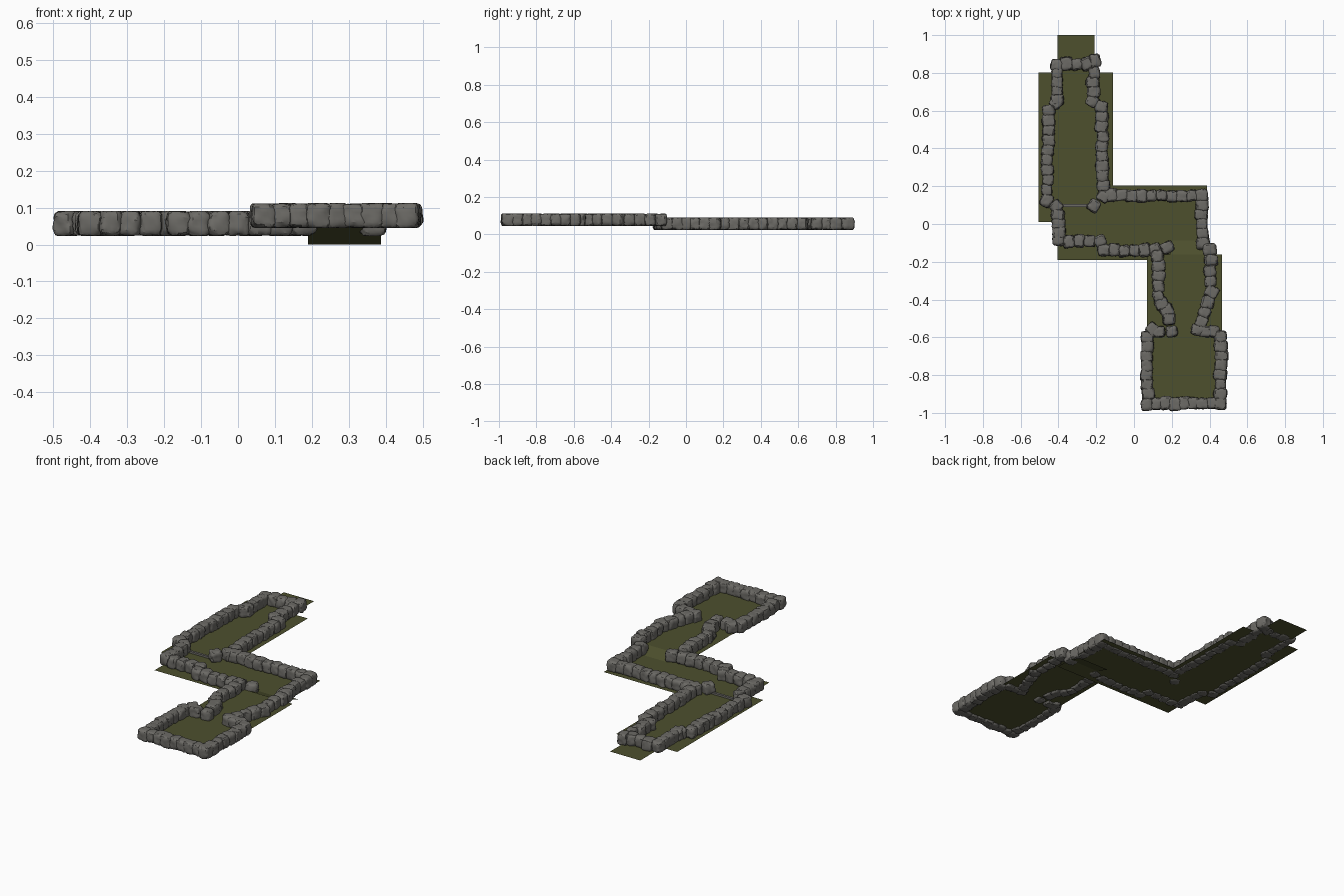
import bpy, bmesh, math, random
from mathutils import Vector, Matrix, noise

if "Cube" in bpy.data.objects:
    bpy.data.objects.remove(bpy.data.objects["Cube"])

random.seed(4)

def material(name, rgb):
    m = bpy.data.materials.new(name)
    m.diffuse_color = (*rgb, 1)
    m.use_nodes = True
    m.node_tree.nodes["Principled BSDF"].inputs["Base Color"].default_value = m.diffuse_color
    return m

STONE = material("grey stone", (0.15, 0.145, 0.132))
MOSS = material("olive floor", (0.075, 0.08, 0.027))
LOW, HIGH = 0.03, 0.056      # floor heights

def finish(name, bm, mat):
    me = bpy.data.meshes.new(name)
    bm.to_mesh(me)
    bm.free()
    me.materials.append(mat)
    ob = bpy.data.objects.new(name, me)
    bpy.context.collection.objects.link(ob)
    return ob

def sheet(name, x0, x1, y0, y1, z0, z1):
    """Thin floor sheet, z0 at the y0 edge and z1 at the y1 edge."""
    bm = bmesh.new()
    bm.faces.new([bm.verts.new(p) for p in
                  ((x0, y0, z0), (x1, y0, z0), (x1, y1, z1), (x0, y1, z1))])
    finish(name, bm, MOSS)

def boulder(bm, centre, angle, length, width, height):
    """Rounded, craggy block with flattened top and bottom."""
    part = bmesh.new()
    bmesh.ops.create_cube(part, size=2)
    bmesh.ops.subdivide_edges(part, edges=part.edges[:], cuts=7, use_grid_fill=True)
    seed = Vector([random.uniform(-50, 50) for _ in range(3)])
    turn = Matrix.Rotation(angle + random.uniform(-.15, .15), 3, 'Z')
    for v in part.verts:
        p = v.co.copy()
        r = (abs(p.x)**4 + abs(p.y)**4 + abs(p.z)**4) ** 0.25
        p /= r
        bump = 1 + 0.13 * noise.noise(p * 1.3 + seed) - 0.13 * abs(noise.noise(p * 2.6 - seed))
        p *= bump * 1.06
        p.z = max(-1, min(1, p.z))
        v.co = centre + turn @ Vector((p.x * length / 2, p.y * width / 2, p.z * height / 2))
    me = bpy.data.meshes.new("tmp")
    part.to_mesh(me)
    part.free()
    bm.from_mesh(me)
    bpy.data.meshes.remove(me)

def wall(name, points, z):
    """Row of boulders along a polyline."""
    bm = bmesh.new()
    for a, b in zip(points, points[1:]):
        a, b = Vector(a), Vector(b)
        d = b - a
        n = max(1, round(d.length / 0.052))
        ang = math.atan2(d.y, d.x)
        side = Vector((-d.y, d.x)).normalized()
        for i in range(n + 1):
            if i == n and b != Vector(points[-1]):
                continue             # the next run starts here
            p = a + d * i / n + side * random.uniform(-.005, .005)
            boulder(bm, Vector((p.x, p.y, z)), ang, random.uniform(.058, .07),
                    random.uniform(.056, .07), random.uniform(.064, .068))
    ob = finish(name, bm, STONE)
    bpy.context.view_layer.objects.active = ob
    ob.select_set(True)
    bpy.ops.object.shade_smooth_by_angle(angle=math.radians(28))
    ob.select_set(False)

# Floors and the ramp joining the two levels
sheet("north_room_floor", -.505, -.112, .01, .803, LOW + .001, LOW + .001)
sheet("north_exit_floor", -.405, -.21, .80, 1.0, LOW, LOW)
sheet("corridor_floor", -.405, .387, -.19, .205, LOW, LOW)
sheet("south_passage_floor", .07, .465, -.56, -.162, HIGH, HIGH)
sheet("south_room_floor", .07, .465, -.96, -.56, HIGH, HIGH)
sheet("ramp", .19, .387, -.165, .0, HIGH, 0.0)

# Lower level walls
ZL, ZH = 0.057, 0.078
wall("north_room_west_wall", [(-.41, .64), (-.455, .60), (-.46, .13), (-.41, .095)], ZL)
wall("north_exit_wall", [(-.41, .66), (-.41, .845), (-.25, .845), (-.205, .86)], ZL)
wall("north_room_east_wall", [(-.215, .80), (-.22, .65), (-.17, .62), (-.165, .15), (-.21, .095)], ZL)
wall("corridor_north_wall", [(-.12, .15), (.36, .15), (.36, -.10)], ZL)
wall("corridor_west_wall", [(-.40, .05), (-.40, -.09), (-.18, -.09), (-.16, -.14),
                            (.11, -.135), (.175, -.12)], ZL)

# Upper level walls
wall("passage_east_wall", [(.40, -.135), (.412, -.36), (.375, -.47), (.335, -.565),
                           (.42, -.57)], ZH)
wall("passage_west_wall", [(.125, -.17), (.13, -.38), (.19, -.50), (.20, -.57),
                           (.13, -.575)], ZH)
wall("south_room_wall", [(.10, -.56), (.07, -.60), (.07, -.95), (.46, -.95), (.46, -.595)], ZH)

# Thin stone sill across the doorway
bm = bmesh.new()
bmesh.ops.create_cube(bm, size=1, matrix=Matrix.Translation((-.305, .098, LOW + .006))
                      @ Matrix.Diagonal((.19, .014, .012, 1)))
finish("doorway_sill", bm, STONE)
